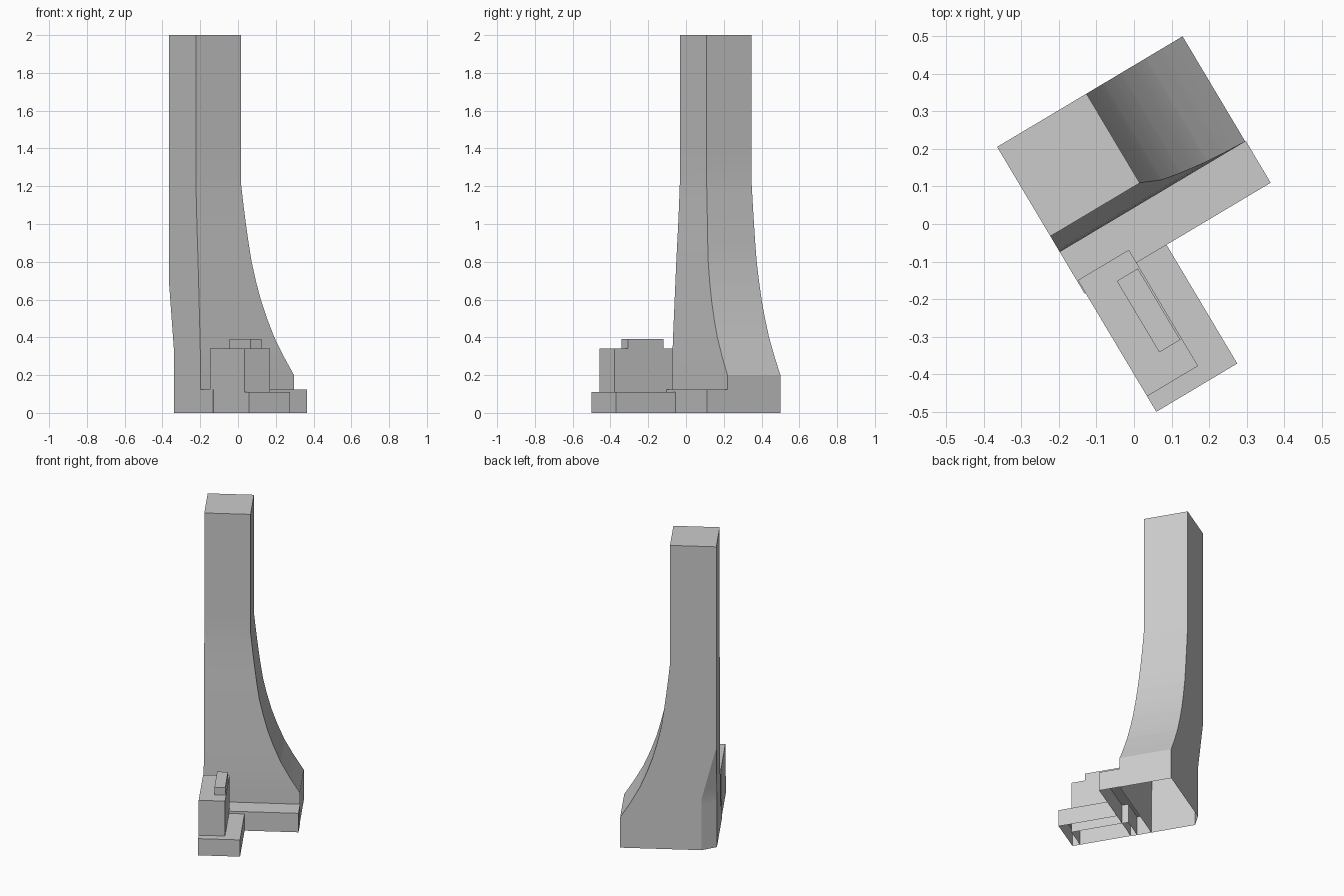
import bpy, bmesh, math
from mathutils import Matrix

if "Cube" in bpy.data.objects:
    bpy.data.objects.remove(bpy.data.objects["Cube"])

# The whole model is turned in plan; parts are laid out along local axes a, b
ROT = Matrix.Rotation(math.atan2(0.512, 0.859), 4, 'Z')

stripe_mat = bpy.data.materials.new("pale_stripe")
stripe_mat.diffuse_color = (0.8, 0.8, 0.79, 1)
stripe_mat.use_nodes = True
stripe_mat.node_tree.nodes["Principled BSDF"].inputs["Base Color"].default_value = stripe_mat.diffuse_color


def finish(bm, name):
    bmesh.ops.recalc_face_normals(bm, faces=bm.faces)
    bm.transform(ROT)
    mesh = bpy.data.meshes.new(name)
    bm.to_mesh(mesh)
    bm.free()
    obj = bpy.data.objects.new(name, mesh)
    bpy.context.collection.objects.link(obj)
    return obj


def box(name, a0, a1, b0, b1, z0, z1, open_back=False):
    """Box without a floor, optionally without its back wall."""
    bm = bmesh.new()
    bmesh.ops.create_cube(bm, size=1)
    for v in bm.verts:
        v.co.x = a1 if v.co.x > 0 else a0
        v.co.y = b1 if v.co.y > 0 else b0
        v.co.z = z1 if v.co.z > 0 else z0
    bmesh.ops.recalc_face_normals(bm, faces=bm.faces)
    drop = [f for f in bm.faces if f.normal.z < -0.5 or (open_back and f.normal.y > 0.5)]
    bmesh.ops.delete(bm, geom=drop, context='FACES_ONLY')
    return finish(bm, name)


# Flared tower profile: height, right side a, front side b
FLARE = [(0, .367, .037), (.2, .367, .037), (.3, .305, .040), (.4, .25, .044),
         (.5, .208, .049), (.6, .172, .054), (.7, .145, .059), (.8, .122, .064),
         (.9, .107, .070), (1.0, .094, .076), (1.1, .082, .081), (1.22, .069, .086),
         (2.0, .069, .086)]
LEFT, BACK = -.208, .363


def ring(z):
    """Five-sided section; the back left corner is cut off near the ground."""
    for (z0, a0, b0), (z1, a1, b1) in zip(FLARE, FLARE[1:]):
        if z <= z1:
            t = (z - z0) / (z1 - z0)
            a, b = a0 + (a1 - a0) * t, b0 + (b1 - b0) * t
            break
    cut = min(1, max(0, (.68 - z) / .35))
    return [(a, b, z), (a, BACK, z), (LEFT + .09 * cut, BACK, z),
            (LEFT, BACK - .05 * cut, z), (LEFT, b, z)]


# Tower with pale horizontal seams
seams = [1.756 - .1945 * i for i in range(8)]
levels = {p[0] for p in FLARE} | {.33, .68, 1.97}
levels = {z for z in levels if all(abs(z - s) > .012 for s in seams)}
levels = sorted(levels | {s + d for s in seams for d in (-.005, .005)})
bm = bmesh.new()
rings = [[bm.verts.new(p) for p in ring(z)] for z in levels]
for z0, z1, low, high in zip(levels, levels[1:], rings, rings[1:]):
    mid = (z0 + z1) / 2
    pale = mid > 1.97 or any(abs(mid - s) < .004 for s in seams)
    for i in range(5):
        j = (i + 1) % 5
        f = bm.faces.new((low[i], low[j], high[j], high[i]))
        # the lowest seam shows on the back only
        f.material_index = 1 if pale and (mid > .5 or i == 1) else 0
bm.faces.new(rings[-1])
bmesh.ops.remove_doubles(bm, verts=bm.verts, dist=1e-5)
tower = finish(bm, "tower")
tower.data.materials.append(None)
tower.data.materials.append(stripe_mat)
bpy.context.view_layer.objects.active = tower
tower.select_set(True)
bpy.ops.object.shade_smooth_by_angle(angle=math.radians(20))

# Low slab along the front of the tower
box("front_slab", LEFT, .369, -.092, .037, 0, .125, open_back=True)
# Annex: low wing, taller block and roof unit
box("low_wing", -.205, .046, -.46, -.092, 0, .11)
box("tall_block", -.205, -.047, -.412, -.052, 0, .34)
box("roof_unit", -.117, -.052, -.328, -.107, .34, .39)
